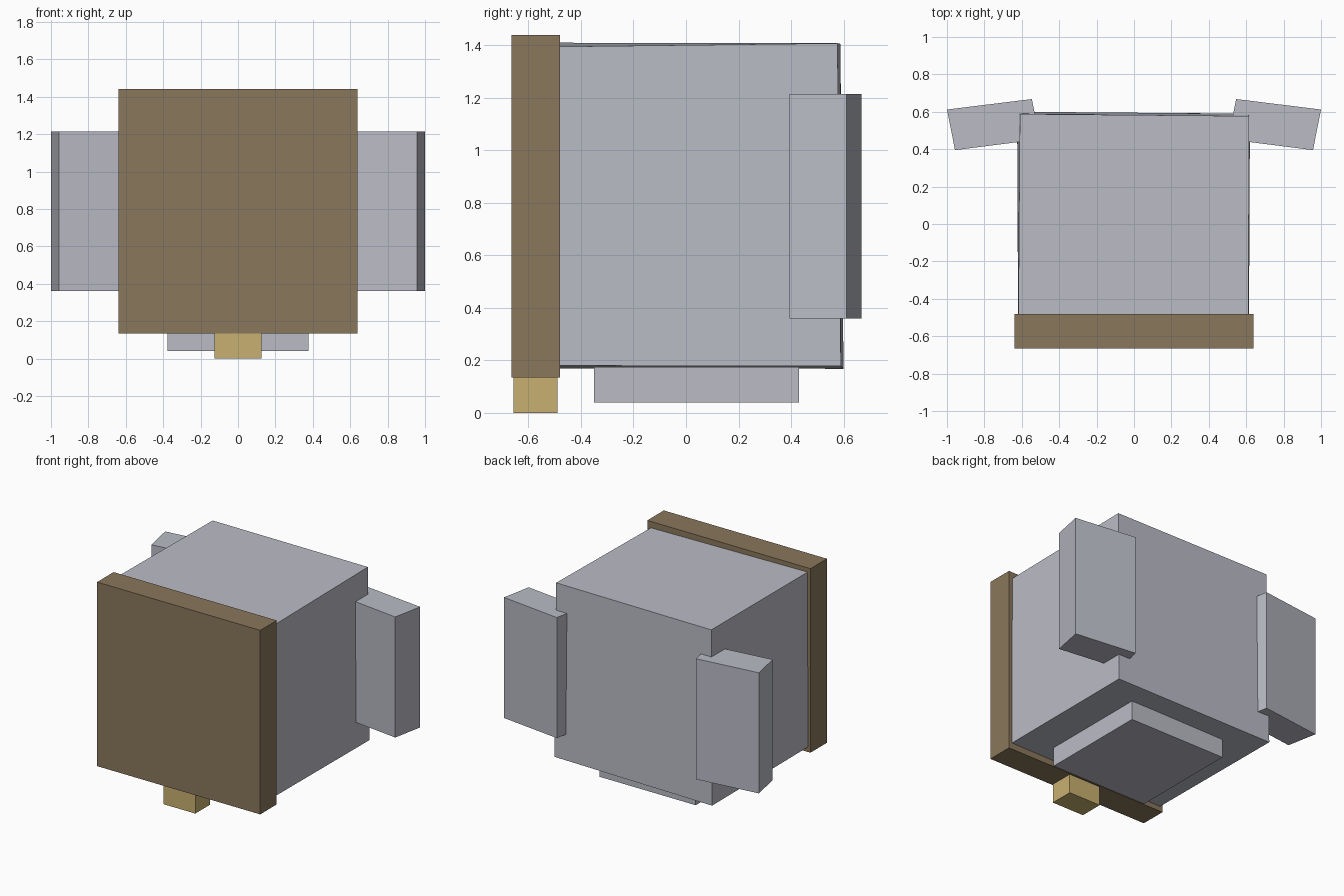
import bpy

cube = bpy.data.objects.get("Cube")
if cube:
    bpy.data.objects.remove(cube, do_unlink=True)


def make_material(name, rgb):
    mat = bpy.data.materials.new(name)
    mat.use_nodes = True
    color = (*rgb, 1.0)
    mat.diffuse_color = color
    mat.node_tree.nodes["Principled BSDF"].inputs["Base Color"].default_value = color
    return mat


grey = make_material("pale grey", (0.49, 0.50, 0.56))
brown = make_material("warm brown", (0.254, 0.184, 0.107))
gold = make_material("dull gold", (0.584, 0.434, 0.162))


def hexahedron(name, bottom, top, mat):
    """Six flat faces between two counter-clockwise loops of four points."""
    faces = [(3, 2, 1, 0), (4, 5, 6, 7)]
    faces += [(i, (i + 1) % 4, (i + 1) % 4 + 4, i + 4) for i in range(4)]
    mesh = bpy.data.meshes.new(name)
    mesh.from_pydata(bottom + top, [], faces)
    mesh.materials.append(mat)
    obj = bpy.data.objects.new(name, mesh)
    bpy.context.collection.objects.link(obj)
    return obj


def prism(name, outline, z0, z1, mat):
    return hexahedron(name, [(x, y, z0) for x, y in outline],
                      [(x, y, z1) for x, y in outline], mat)


def box(name, half_width, y0, y1, z0, z1, mat):
    w = half_width
    return prism(name, [(-w, y0), (w, y0), (w, y1), (-w, y1)], z0, z1, mat)


# Main body, a slightly uneven block
hexahedron(
    "body",
    [(-0.62, -0.48, 0.17), (0.615, -0.48, 0.18), (0.62, 0.59, 0.178), (-0.625, 0.6, 0.168)],
    [(-0.618, -0.48, 1.41), (0.612, -0.48, 1.395), (0.615, 0.577, 1.408), (-0.61, 0.588, 1.406)],
    grey)

# Front panel, the tab under it and the base block
box("front_panel", 0.64, -0.665, -0.48, 0.135, 1.44, brown)
box("lower_tab", 0.125, -0.657, -0.49, 0.0, 0.135, gold)
box("base_block", 0.377, -0.35, 0.43, 0.04, 0.175, grey)

# Mirrored side blocks, splayed at the rear corners
side = [(0.503, 0.453), (0.957, 0.395), (1.0, 0.612), (0.546, 0.668)]
prism("left_side_block", side, 0.36, 1.215, grey)
prism("right_side_block", [(-x, y) for x, y in reversed(side)], 0.36, 1.215, grey)
